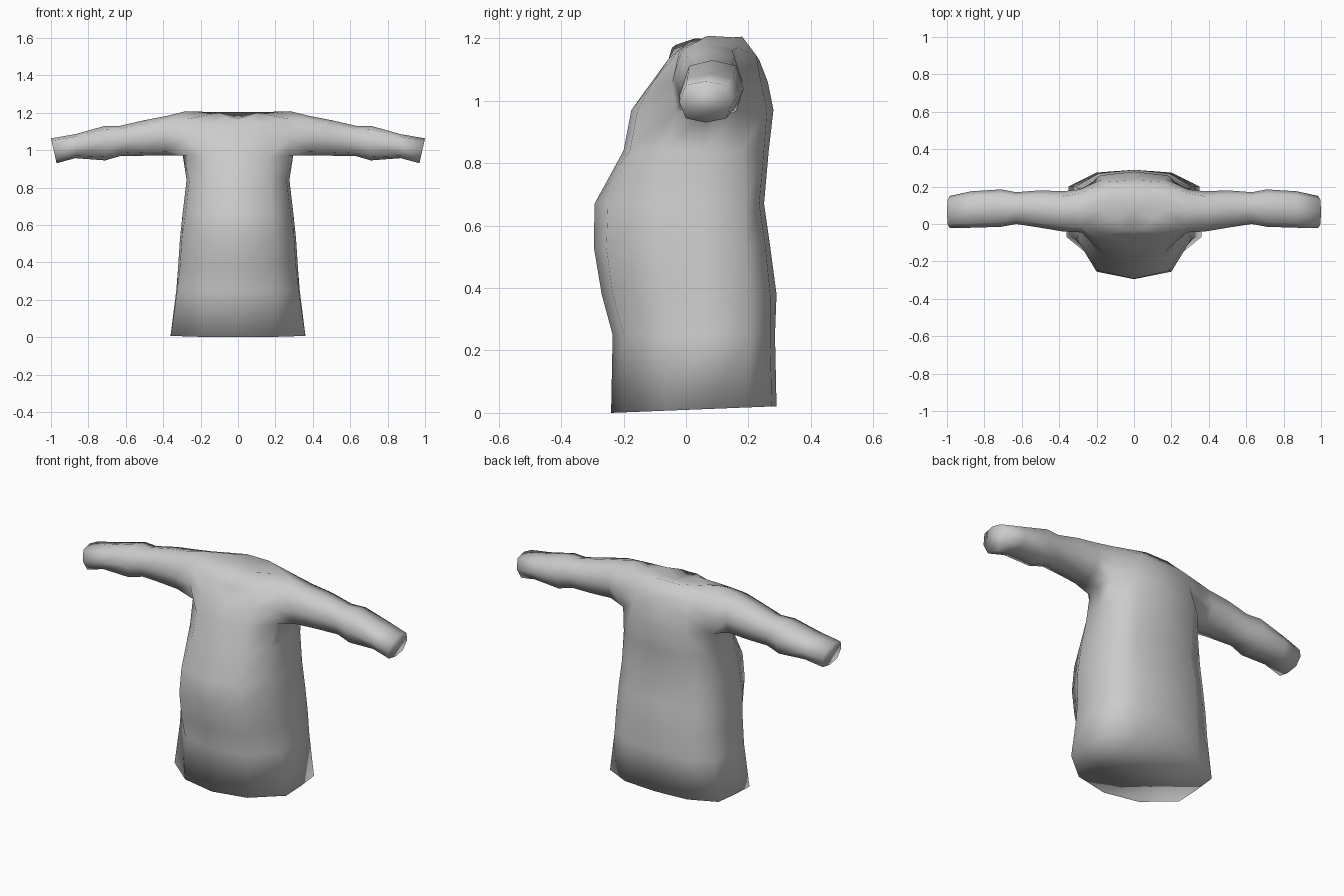
import bpy, bmesh

if "Cube" in bpy.data.objects:
    bpy.data.objects.remove(bpy.data.objects["Cube"])

grey = bpy.data.materials.new("cloth grey")
grey.diffuse_color = (0.6, 0.6, 0.6, 1)
grey.use_nodes = True
grey.node_tree.nodes["Principled BSDF"].inputs["Base Color"].default_value = grey.diffuse_color

bm = bmesh.new()


def add_ring(points):
    return [bm.verts.new(p) for p in points]


# Torso rows: z, front y, front panel (x, y), side front (x, y), side x, side back (x, y), back panel (x, y), back y
rows = [
    (0.00, -.24, (.20, -.20), (.36, -.07), .36, (.35, .20), (.20, .275), .29),
    (0.25, -.235, (.20, -.20), (.325, -.07), .33, (.32, .20), (.19, .27), .285),
    (0.38, -.27, (.20, -.235), (.31, -.08), .32, (.31, .20), (.19, .27), .29),
    (0.53, -.295, (.20, -.255), (.30, -.09), .31, (.30, .19), (.19, .255), .27),
    (0.67, -.293, (.19, -.25), (.28, -.09), .295, (.28, .19), (.18, .235), .25),
    (0.84, -.20, (.17, -.18), (.26, -.07), .275, (.275, .18), (.18, .25), .265),
    (0.97, -.175, (.16, -.155), (.27, -.03), .295, (.29, .165), (.18, .26), .28),
    (1.06, -.11, (.16, -.105), (.28, -.045), .29, (.29, .185), (.17, .24), .262),
]
rings = []
for z, fy, f, sf, sx, sb, b, by in rows:
    pts = [(0, fy), f, sf, (sx, (sf[1] + sb[1]) / 2), sb, b, (0, by)]
    # The hem rises slightly towards the back
    rings.append(add_ring([(x, y, z + (0.04 * (y + .24) if z == 0 else 0)) for x, y in pts]))

# Shoulder row and neckline
rings.append(add_ring([(0, -.06, 1.12), (.15, -.055, 1.135), (.28, -.02, 1.165), (.28, .07, 1.208),
                       (.28, .165, 1.17), (.15, .225, 1.145), (0, .235, 1.13)]))
rings.append(add_ring([(0, -.045, 1.17), (.05, -.03, 1.18), (.10, .03, 1.20), (.17, .08, 1.195),
                       (.12, .15, 1.203), (.07, .18, 1.205), (0, .18, 1.205)]))

# Skin the rows, leaving the armhole open
for r in range(len(rings) - 1):
    for c in range(6):
        if r in (6, 7) and c in (2, 3):
            continue
        a, b = rings[r], rings[r + 1]
        bm.faces.new((a[c], a[c + 1], b[c + 1], b[c]))

# Hem underside and neck opening
bm.faces.new(rings[0][::-1])
dip = bm.verts.new((0, .08, 1.175))
for c in range(6):
    bm.faces.new((rings[-1][c], rings[-1][c + 1], dip))

# Sleeve: x, bottom z, top z, front y, back y
lo, mid, hi = rings[6], rings[7], rings[8]
previous = [lo[2], lo[3], lo[4], mid[4], hi[4], hi[3], hi[2], mid[2]]
stations = [
    (.38, .97, 1.183, -.04, .175),
    (.50, .97, 1.16, -.02, .18),
    (.63, .968, 1.13, 0, .17),
    (.71, .945, 1.13, -.015, .185),
    (.87, .957, 1.085, -.02, .175),
    (1.0, .93, 1.063, -.022, .15),
]
for x, z0, z1, y0, y1 in stations:
    ym, zm = (y0 + y1) / 2, (z0 + z1) / 2
    dy, dz = (y1 - y0) / 2, (z1 - z0) / 2
    loop = []
    for u, v in ((-.75, -.8), (0, -1), (.75, -.8), (1, 0), (.75, .8), (0, 1), (-.75, .8), (-1, 0)):
        lean = .015 * (v - 1) if x == 1.0 else 0
        loop.append(bm.verts.new((x + lean, ym + u * dy, zm + v * dz)))
    for i in range(8):
        j = (i + 1) % 8
        bm.faces.new((previous[i], previous[j], loop[j], loop[i]))
    previous = loop
# Cuff end
bm.faces.new(previous)

bmesh.ops.recalc_face_normals(bm, faces=bm.faces)
for face in bm.faces:
    face.smooth = True
mesh = bpy.data.meshes.new("gown")
bm.to_mesh(mesh)
bm.free()
mesh.materials.append(grey)
gown = bpy.data.objects.new("gown", mesh)
bpy.context.collection.objects.link(gown)

# Mirror the right half to the left
mirror = gown.modifiers.new("mirror", "MIRROR")
mirror.use_axis[0] = True
mirror.use_clip = True
